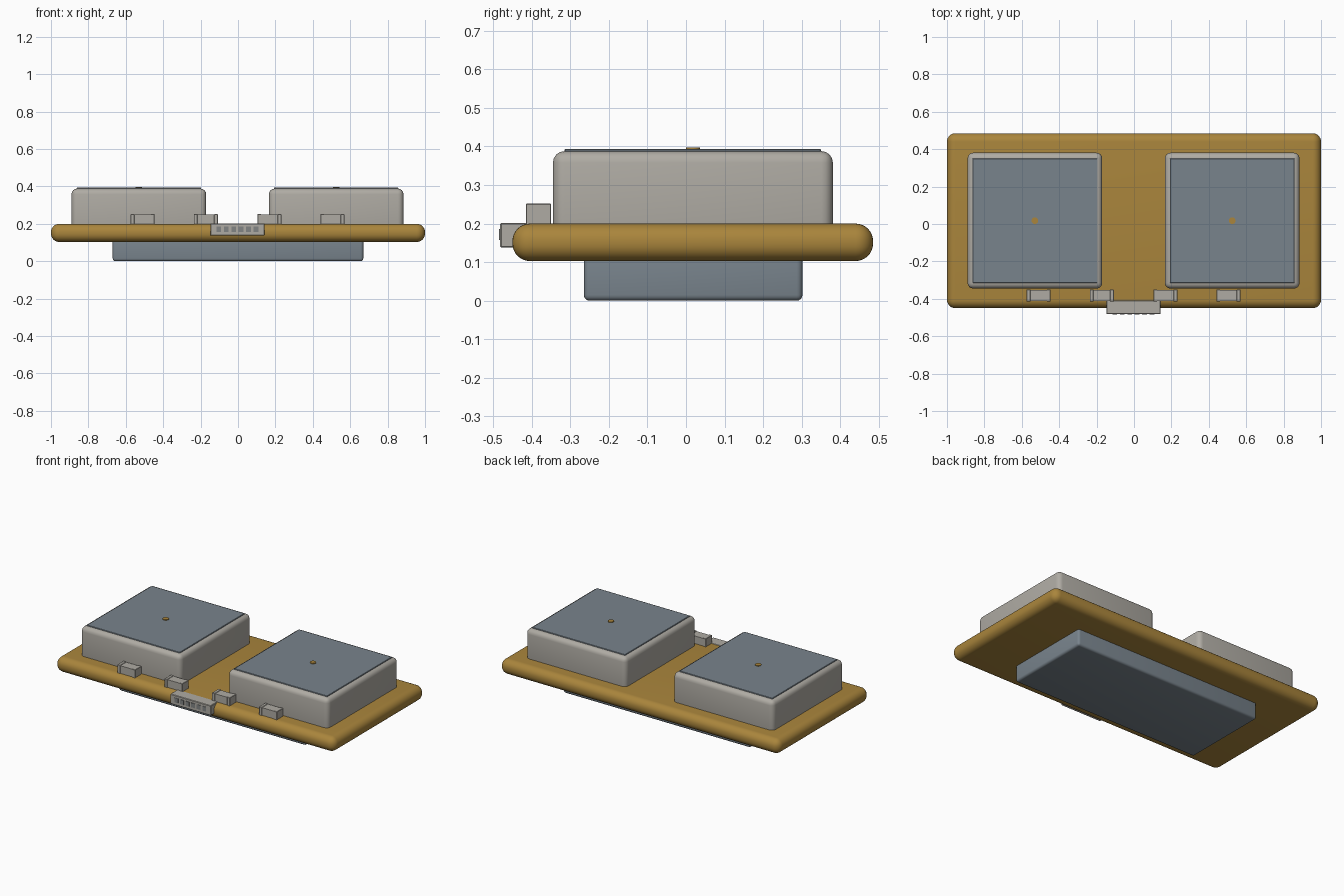
import bpy

cube = bpy.data.objects.get("Cube")
if cube:
    bpy.data.objects.remove(cube, do_unlink=True)


def make_material(name, rgb):
    mat = bpy.data.materials.new(name)
    mat.use_nodes = True
    mat.diffuse_color = (*rgb, 1)
    mat.node_tree.nodes["Principled BSDF"].inputs["Base Color"].default_value = (*rgb, 1)
    return mat


ochre = make_material("ochre", (0.40, 0.235, 0.045))
stone = make_material("stone grey", (0.43, 0.41, 0.37))
slate = make_material("slate blue", (0.19, 0.23, 0.265))
pin_grey = make_material("pin grey", (0.22, 0.23, 0.23))


def finish(obj, name, mat):
    obj.name = name
    obj.data.name = name
    obj.data.materials.append(mat)
    bpy.ops.object.shade_smooth_by_angle()
    return obj


def box(name, x, y, z, mat, bevel=0.0, segments=4):
    """Box spanning the given (low, high) ranges, with rounded edges."""
    spans = (x, y, z)
    bpy.ops.mesh.primitive_cube_add(size=1, location=[(a + b) / 2 for a, b in spans])
    obj = bpy.context.object
    obj.scale = [b - a for a, b in spans]
    bpy.ops.object.transform_apply(location=False, rotation=False, scale=True)
    if bevel:
        mod = obj.modifiers.new("rounded edges", "BEVEL")
        mod.width = bevel
        mod.segments = segments
        bpy.ops.object.modifier_apply(modifier=mod.name)
    return finish(obj, name, mat)


# Board and the plinth under it
box("board", (-1, 1), (-0.45, 0.485), (0.103, 0.2), ochre, 0.045, 8)
box("plinth", (-0.67, 0.67), (-0.265, 0.302), (0, 0.125), slate, 0.015)

# Two housings, each with a lid plate and a centre pin
for side, cx in (("right", -0.53), ("left", 0.525)):
    box(f"{side}_housing", (cx - 0.36, cx + 0.36), (-0.345, 0.381), (0.14, 0.388), stone, 0.03)
    box(f"{side}_lid", (cx - 0.333, cx + 0.333), (-0.315, 0.35), (0.38, 0.393), slate, 0.002, 1)
    bpy.ops.mesh.primitive_cylinder_add(vertices=24, radius=0.018, depth=0.017,
                                        location=(cx, 0.018, 0.389))
    finish(bpy.context.object, f"{side}_centre_pin", ochre)

# Small chips along the front edge, each with a cap at both ends
for i, cx in enumerate((-0.51, -0.172, 0.168, 0.505)):
    box(f"chip_body_{i + 1}", (cx - 0.05, cx + 0.05), (-0.412, -0.352), (0.19, 0.249), stone)
    for end, s in (("right", -1), ("left", 1)):
        span = sorted((cx + s * 0.044, cx + s * 0.064))
        box(f"chip_{end}_cap_{i + 1}", span, (-0.415, -0.35), (0.19, 0.252), stone, 0.002, 1)

# Connector on the front edge with a row of pins
box("connector", (-0.148, 0.142), (-0.482, -0.408), (0.138, 0.202), stone, 0.003, 1)
for i in range(6):
    cx = -0.003 + (i - 2.5) * 0.04
    box(f"connector_pin_{i + 1}", (cx - 0.013, cx + 0.013), (-0.485, -0.478),
        (0.157, 0.186), pin_grey)
